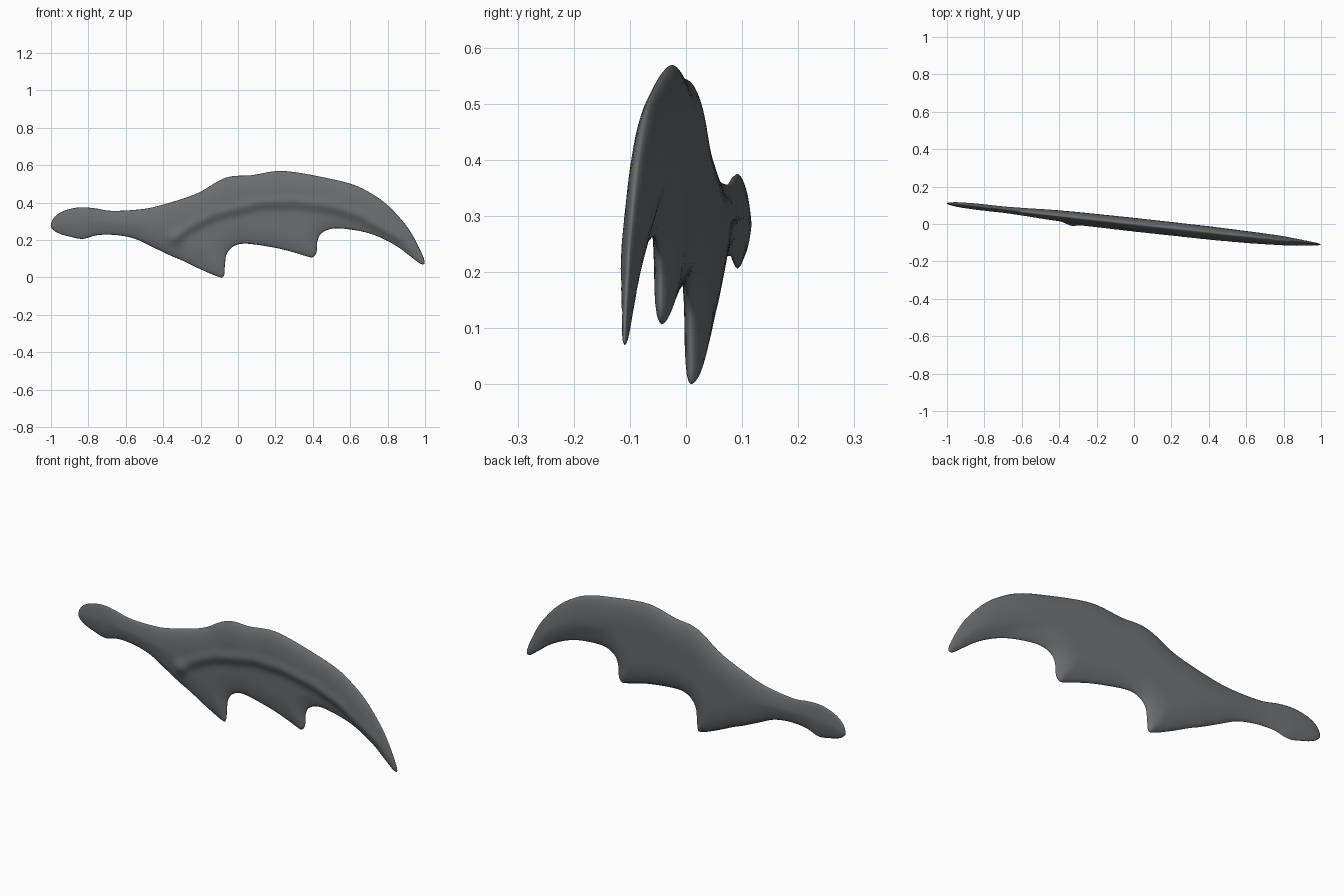
import bpy, bmesh, math
from mathutils import Vector
from mathutils.geometry import delaunay_2d_cdt
from mathutils.kdtree import KDTree

if "Cube" in bpy.data.objects:
    bpy.data.objects.remove(bpy.data.objects["Cube"])

# Silhouette seen from the front (x, z): along the top, then back along the bottom
OUTLINE = [(-1, .29), (-.98, .328), (-.93, .36), (-.85, .378), (-.77, .374), (-.68, .36), (-.55, .365),
           (-.45, .38), (-.3, .423), (-.2, .462), (-.1, .522), (-.03, .545), (.07, .55), (.2, .572),
           (.3, .567), (.45, .54), (.6, .505), (.7, .46), (.8, .39), (.9, .28), (.96, .18), (.998, .09),
           (.98, .075), (.93, .11), (.85, .17), (.75, .222), (.65, .252), (.52, .266), (.45, .243),
           (.425, .2), (.42, .14), (.40, .112), (.37, .116), (.29, .14), (.2, .162), (.05, .184),
           (-.02, .172), (-.06, .13), (-.07, .07), (-.075, .015), (-.10, .006), (-.2, .047), (-.3, .095),
           (-.36, .12), (-.45, .163), (-.55, .21), (-.65, .23), (-.75, .23), (-.83, .21), (-.9, .222),
           (-.96, .24), (-.995, .265)]
# Arm bone ridge running through the wing (x, z)
RIDGE = [(-.36, .21), (-.25, .28), (-.12, .345), (.12, .405), (.3, .41), (.5, .385), (.65, .335), (.87, .2), (1, .07)]
# Half thickness along x
THICK = [(-1, .015), (-.85, .018), (-.7, .02), (-.5, .027), (-.3, .031), (0, .033), (.4, .032), (.8, .025), (1, .014)]


def smooth_loop(pts, steps):
    """Closed Catmull-Rom curve."""
    out, n = [], len(pts)
    for i in range(n):
        a, b, c, d = (Vector(pts[(i + k) % n]) for k in (-1, 0, 1, 2))
        for s in range(steps):
            t = s / steps
            out.append(.5 * (2 * b + (c - a) * t + (2 * a - 5 * b + 4 * c - d) * t * t
                             + (3 * b - a - 3 * c + d) * t ** 3))
    return out


def lerp(table, x):
    for (x0, v0), (x1, v1) in zip(table, table[1:]):
        if x <= x1:
            return v0 + (v1 - v0) * max(0, (x - x0) / (x1 - x0))
    return table[-1][1]


def step(a, b, x):
    t = min(1, max(0, (x - a) / (b - a)))
    return t * t * (3 - 2 * t)


edge = smooth_loop(OUTLINE, 5)
fine = smooth_loop(OUTLINE, 40)
tree = KDTree(len(fine))
for i, p in enumerate(fine):
    tree.insert((p.x, p.y, 0), i)
tree.balance()


def edge_dist(p):
    return tree.find((p[0], p[1], 0))[2]


# Inner points: rings following the edge, then a regular grid
points = list(edge)
n = len(edge)
for off in (.003, .009, .018):
    for i, p in enumerate(edge):
        d = (edge[(i + 1) % n] - edge[i - 1]).normalized()
        q = p + Vector((d.y, -d.x)) * off
        if edge_dist(q) > off * .9:
            points.append(q)
S = .015
for i in range(-67, 68):
    for j in range(0, 40):
        q = Vector((i * S, j * S + (i % 2) * S / 2))
        if edge_dist(q) > .026:
            points.append(q)
flat = delaunay_2d_cdt(points, [], [list(range(n))], 1, 1e-5)
verts, faces = flat[0], flat[2]


def offsets(p):
    """Front and back bulge at a point of the silhouette."""
    x, z = p
    d = edge_dist(p)
    if d < .0008:
        return None
    u = min(1, d / .12)
    dome = lerp(THICK, x) * (1 - (1 - u) ** 2) ** .6
    below = lerp(RIDGE, x) - z
    # membrane is hollowed below the bone
    hollow = step(-.01, .06, below) * step(-.4, -.25, x)
    front = dome * (1 - .38 * hollow)
    front += .008 * math.exp(-(below / .03) ** 2) * step(-.4, -.25, x) * step(0, .05, d) * (1 - step(.8, 1, x))
    # small elbow knob where the bone begins
    front += .014 * math.exp(-((x + .335) ** 2 + (z - .22) ** 2) / .0016) * step(0, .04, d)
    back = dome * (1 - .35 * hollow * step(.35, .7, x))
    return front, back


# Wing body: both skins joined along the silhouette, slanting back to the left
bm = bmesh.new()
front_v, back_v = {}, {}
for f in faces:
    for i in f:
        if i in front_v:
            continue
        x, z = verts[i]
        mid = -.11 * x
        o = offsets(verts[i])
        if o is None:
            front_v[i] = back_v[i] = bm.verts.new((x, mid, z))
        else:
            front_v[i] = bm.verts.new((x, mid - o[0], z))
            back_v[i] = bm.verts.new((x, mid + o[1], z))
for f in faces:
    for side in (front_v, back_v):
        vs = [side[i] for i in f]
        if side is back_v:
            vs.reverse()
            if all(front_v[i] is back_v[i] for i in f):
                continue
        bm.faces.new(vs)
bmesh.ops.recalc_face_normals(bm, faces=bm.faces)
low = min(v.co.z for v in bm.verts)
for v in bm.verts:
    v.co.z -= low
mesh = bpy.data.meshes.new("wing")
bm.to_mesh(mesh)
bm.free()
mesh.shade_smooth()
wing = bpy.data.objects.new("wing", mesh)
bpy.context.collection.objects.link(wing)

# Dark grey skin
grey = bpy.data.materials.new("dark grey")
grey.diffuse_color = (.145, .152, .16, 1)
grey.use_nodes = True
grey.node_tree.nodes["Principled BSDF"].inputs["Base Color"].default_value = grey.diffuse_color
mesh.materials.append(grey)
